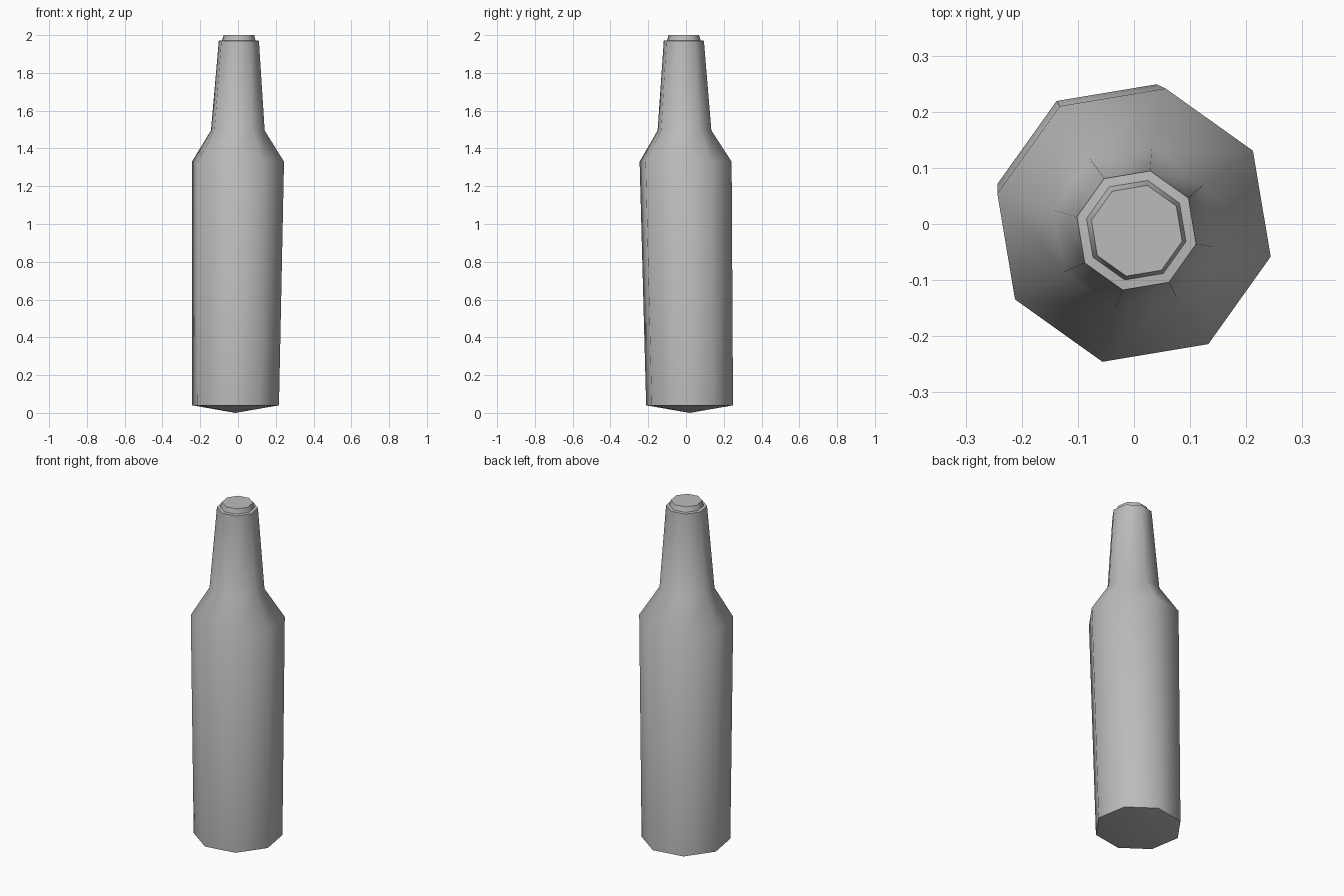
import bpy
import bmesh
from math import cos, sin, radians, tau

cube = bpy.data.objects.get("Cube")
if cube:
    bpy.data.objects.remove(cube, do_unlink=True)

SIDES = 8
TURN = radians(-13)

glass = bpy.data.materials.new("plain grey")
glass.use_nodes = True
grey = (0.5, 0.5, 0.5, 1)
glass.diffuse_color = grey
glass.node_tree.nodes["Principled BSDF"].inputs["Base Color"].default_value = grey


def ring(bm, x, y, z, radius):
    """One octagonal cross-section."""
    angles = [TURN + tau * i / SIDES for i in range(SIDES)]
    return [bm.verts.new((x + radius * cos(a), y + radius * sin(a), z)) for a in angles]


# Cross-sections from base to mouth: centre x, centre y, height, radius
sections = [
    (-0.013, 0.019, 0.04, 0.236),   # base rim
    (0, -0.002, 1.33, 0.25),        # shoulder
    (-0.001, -0.008, 1.495, 0.146),  # neck base
    (0.0045, -0.0115, 1.97, 0.109),  # lip
    (0.004, -0.011, 1.972, 0.091),  # cap foot
    (0.005, -0.012, 2.0, 0.083),    # cap top
]

bm = bmesh.new()
rings = [ring(bm, *s) for s in sections]
for low, high in zip(rings, rings[1:]):
    for i in range(SIDES):
        j = (i + 1) % SIDES
        bm.faces.new((low[i], low[j], high[j], high[i]))

# Flat top, and shallow pointed underside
bm.faces.new(rings[-1])
tip = bm.verts.new((-0.013, 0.019, 0))
for i in range(SIDES):
    bm.faces.new((rings[0][(i + 1) % SIDES], rings[0][i], tip))
bmesh.ops.recalc_face_normals(bm, faces=bm.faces)

mesh = bpy.data.meshes.new("bottle")
bm.to_mesh(mesh)
bm.free()
mesh.materials.append(glass)
bottle = bpy.data.objects.new("bottle", mesh)
bpy.context.collection.objects.link(bottle)

# Smooth sides, crisp rims
bpy.ops.object.select_all(action="DESELECT")
bottle.select_set(True)
bpy.context.view_layer.objects.active = bottle
bpy.ops.object.shade_smooth_by_angle(angle=radians(55))
